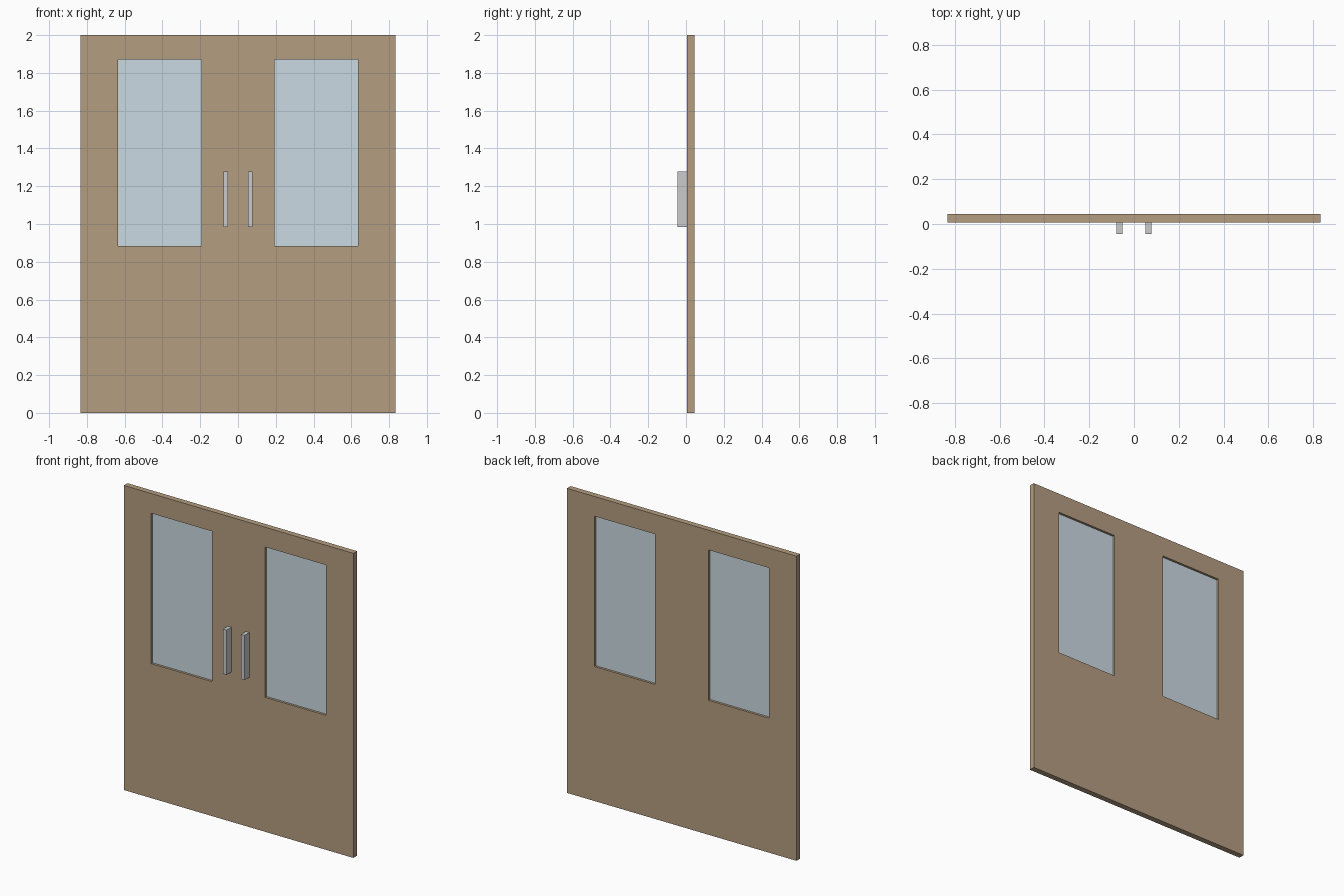
import bpy, bmesh

if "Cube" in bpy.data.objects:
    bpy.data.objects.remove(bpy.data.objects["Cube"])

FRONT, BACK = 0.006, 0.044          # door faces in y
WIN_X, WIN_Z = (0.193, 0.635), (0.883, 1.87)


def material(name, color):
    mat = bpy.data.materials.new(name)
    mat.diffuse_color = (*color, 1)
    mat.use_nodes = True
    mat.node_tree.nodes["Principled BSDF"].inputs["Base Color"].default_value = mat.diffuse_color
    return mat


def make_object(name, bm, mat=None):
    bmesh.ops.recalc_face_normals(bm, faces=bm.faces)
    mesh = bpy.data.meshes.new(name)
    bm.to_mesh(mesh)
    bm.free()
    obj = bpy.data.objects.new(name, mesh)
    bpy.context.collection.objects.link(obj)
    if mat:
        mesh.materials.append(mat)
    return obj


def box(name, xr, yr, zr, mat=None):
    bm = bmesh.new()
    bmesh.ops.create_cube(bm, size=1)
    for v in bm.verts:
        v.co = [sum(r) / 2 + c * (r[1] - r[0]) for c, r in zip(v.co, (xr, yr, zr))]
    return make_object(name, bm, mat)


wood = material("wood", (0.46, 0.34, 0.22))
glass = material("glass", (0.60, 0.70, 0.76))

# Door slab: a grid of panels with the two window cells left open
xs = [-0.834, -WIN_X[1], -WIN_X[0], WIN_X[0], WIN_X[1], 0.834]
zs = [0, *WIN_Z, 2]
bm = bmesh.new()
grid = [[bm.verts.new((x, FRONT, z)) for z in zs] for x in xs]
for i in range(len(xs) - 1):
    for j in range(len(zs) - 1):
        if j == 1 and i in (1, 3):
            continue
        bm.faces.new((grid[i][j], grid[i + 1][j], grid[i + 1][j + 1], grid[i][j + 1]))
ext = bmesh.ops.extrude_face_region(bm, geom=bm.faces[:], use_keep_orig=True)
moved = [g for g in ext["geom"] if isinstance(g, bmesh.types.BMVert)]
bmesh.ops.translate(bm, verts=moved, vec=(0, BACK - FRONT, 0))
make_object("double_door", bm, wood)

# Recessed window panes and upright pull handles, one pair each
for side, s in (("left", -1), ("right", 1)):
    box(f"{side}_window_pane", sorted((s * WIN_X[0], s * WIN_X[1])),
        (0.021, 0.029), WIN_Z, glass)
    box(f"{side}_handle", sorted((s * 0.052, s * 0.078)),
        (-0.044, FRONT), (0.984, 1.278))
